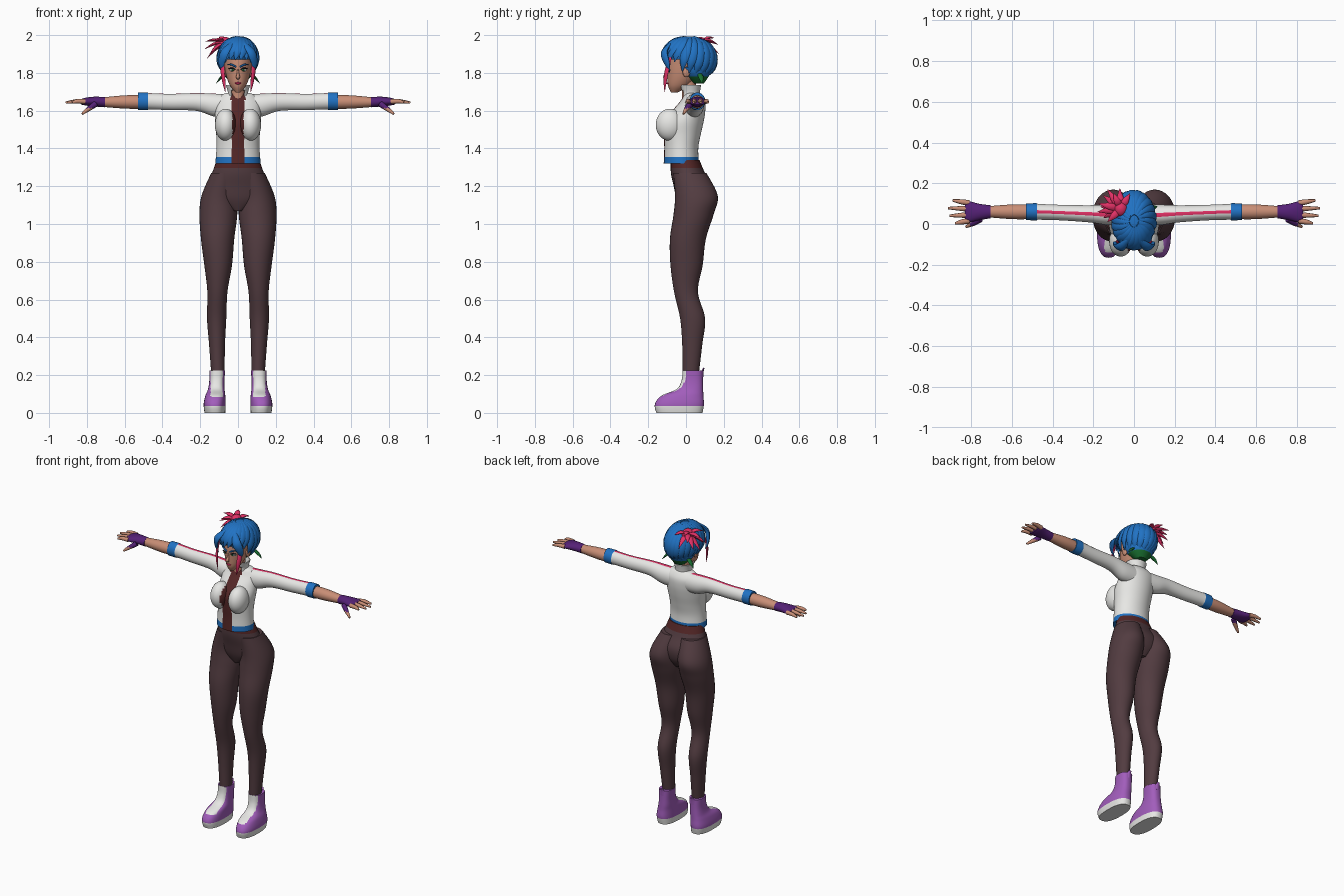
import bpy, bmesh, random
from math import cos, sin, pi, radians, copysign
from mathutils import Vector

random.seed(4)
if "Cube" in bpy.data.objects:
    bpy.data.objects.remove(bpy.data.objects["Cube"])

PALETTE = {
    "skin": (.58, .27, .18), "hair blue": (.015, .17, .55), "hot pink": (.75, .03, .13),
    "jacket white": (.8, .8, .78), "legging brown": (.085, .045, .052), "dark red": (.09, .02, .02),
    "boot lilac": (.36, .11, .5), "glove purple": (.09, .015, .18), "green": (.01, .16, .03),
    "near black": (.01, .01, .015)}
MATS = {}
for label, rgb in PALETTE.items():
    m = bpy.data.materials.new(label)
    m.use_nodes = True
    m.diffuse_color = (*rgb, 1)
    m.node_tree.nodes["Principled BSDF"].inputs["Base Color"].default_value = (*rgb, 1)
    MATS[label] = m


def build(name, rings, colour, side=1):
    """Skin closed rings of points; colour is a name or a rule (centre, normal) -> name or None."""
    bm = bmesh.new()
    loops = [[bm.verts.new((p[0] * side, p[1], p[2])) for p in r] for r in rings]
    n = len(loops[0])
    for a, b in zip(loops, loops[1:]):
        for i in range(n):
            j = (i + 1) % n
            bm.faces.new((a[i], a[j], b[j], b[i]))
    bm.faces.new(loops[0][::-1])
    bm.faces.new(loops[-1])
    bmesh.ops.recalc_face_normals(bm, faces=bm.faces)
    used, gone = [], []
    for f in bm.faces:
        key = colour(f.calc_center_median(), f.normal) if callable(colour) else colour
        if key is None:
            gone.append(f)
            continue
        if key not in used:
            used.append(key)
        f.material_index = used.index(key)
    bmesh.ops.delete(bm, geom=gone, context="FACES")
    me = bpy.data.meshes.new(name)
    bm.to_mesh(me)
    bm.free()
    for key in used:
        me.materials.append(MATS[key])
    me.shade_smooth()
    me.set_sharp_from_angle(angle=radians(50))
    ob = bpy.data.objects.new(name, me)
    bpy.context.collection.objects.link(ob)
    return ob


def spline(rows, steps):
    """Smooth interpolation through rows of numbers."""
    out = []
    for k in range(len(rows) - 1):
        p0, p1, p2, p3 = rows[max(k - 1, 0)], rows[k], rows[k + 1], rows[min(k + 2, len(rows) - 1)]
        for s in range(steps):
            t = s / steps
            out.append([b + .5 * t * (c - a + t * (2*a - 5*b + 4*c - d + t * (3*(b - c) + d - a)))
                        for a, b, c, d in zip(p0, p1, p2, p3)])
    return out + [list(rows[-1])]


def loft(name, rows, colour, side=1, axis="z", n=32, steps=6, power=1):
    """Rows are (height, centre a, centre b, radius a, radius b) along an axis."""
    rings = []
    for t, a, b, ra, rb in spline(rows, steps):
        ring = []
        for i in range(n):
            u = 2 * pi * i / n
            p = a + ra * copysign(abs(cos(u)) ** power, cos(u))
            q = b + rb * copysign(abs(sin(u)) ** power, sin(u))
            ring.append((p, q, t) if axis == "z" else (t, p, q))
        rings.append(ring)
    return build(name, rings, colour, side)


def ball(name, c, r, colour, side=1, n=20):
    rings = []
    for k in range(n // 2 + 1):
        v = pi * (.01 + .98 * k / (n // 2)) - pi / 2
        rings.append([(c[0] + r[0] * cos(v) * cos(2*pi*i/n), c[1] + r[1] * cos(v) * sin(2*pi*i/n),
                       c[2] + r[2] * sin(v)) for i in range(n)])
    return build(name, rings, colour, side)


def sweep(name, pts, radii, colour, side=1, flat=1, out=(0, 0, 1), n=8):
    """Tapered strand along a path; flat squashes it along the outward direction."""
    rows = spline([(*p, r) for p, r in zip(pts, radii)], 4)
    path = [Vector(r[:3]) for r in rows]
    rings = []
    for k, p in enumerate(path):
        tan = path[min(k + 1, len(path) - 1)] - path[max(k - 1, 0)]
        w = tan.cross(Vector(out)).normalized()
        h = w.cross(tan).normalized()
        rings.append([p + rows[k][3] * (w * cos(2*pi*i/n) + h * flat * sin(2*pi*i/n)) for i in range(n)])
    return build(name, rings, colour, side)


# Leggings: hips with a waistband
loft("hips", [(1.34, 0, -.005, .113, .076), (1.27, 0, .01, .137, .09), (1.2, 0, .035, .163, .1),
              (1.13, 0, .04, .15, .09), (1.07, 0, .035, .04, .06)],
     lambda c, n: "dark red" if c.z > 1.29 else "legging brown")

# Jacket body, open over a shirt
def jacket(c, n):
    if n.y < -.2 and abs(c.x) < .037:
        return "dark red"
    return "hair blue" if c.z < 1.355 else "jacket white"

loft("jacket_body", [(1.32, 0, -.025, .12, .093), (1.4, 0, -.025, .114, .09), (1.47, 0, -.02, .115, .097),
                     (1.54, 0, -.01, .122, .103), (1.6, 0, .015, .12, .087), (1.65, 0, .035, .115, .065),
                     (1.685, 0, .035, .085, .045), (1.695, 0, .033, .05, .03)], jacket, n=64)
collar = loft("collar", [(1.67, 0, .022, .053, .05), (1.7, 0, .022, .054, .052), (1.735, 0, .02, .064, .06)],
              lambda c, n: None if abs(n.z) > .9 or (c.y < -.01 and abs(c.x) < .035) else "jacket white")
collar.modifiers.new("thickness", "SOLIDIFY").thickness = .006

# Head and neck
loft("neck", [(1.64, 0, .022, .042, .042), (1.7, 0, .015, .034, .037), (1.78, 0, .015, .036, .04)], "skin")
loft("head", [(1.695, 0, -.062, .012, .016), (1.73, 0, -.04, .041, .055), (1.78, 0, -.018, .061, .081),
              (1.84, 0, 0, .072, .1), (1.9, 0, .01, .075, .1), (1.96, 0, .01, .04, .06)], "skin")
sweep("nose", [(0, -.098, 1.82), (0, -.105, 1.795), (0, -.11, 1.778), (0, -.1, 1.77)],
      (.004, .007, .011, .006), "skin", out=(0, -1, 0))
ball("lips", (0, -.095, 1.745), (.017, .008, .006), "hot pink")


def boot(c, n):
    if c.z < .035:
        return "jacket white"
    tongue = n.y < -.3 and abs(abs(c.x) - .113) < .032 and c.z > .085
    return "jacket white" if tongue else "boot lilac"


def sleeve(c, n):
    if abs(c.x) > .478:
        return "hair blue"
    return "hot pink" if n.z > .975 else "jacket white"


for tag, s in (("left", 1), ("right", -1)):
    # Legs and boots
    loft(tag + "_leg", [(1.27, .07, .02, .072, .088), (1.15, .1, .055, .093, .113), (1.05, .104, .04, .1, .106),
                        (.92, .108, .01, .088, .095), (.78, .105, .003, .073, .085), (.64, .109, 0, .053, .063),
                        (.5, .113, .035, .051, .066), (.36, .111, .033, .042, .053), (.2, .106, .025, .035, .042)],
         "legging brown", s)
    loft(tag + "_boot", [(0, .122, -.035, .055, .122), (.045, .124, -.035, .058, .13), (.09, .12, -.02, .053, .112),
                         (.125, .115, .02, .044, .071), (.17, .112, .033, .04, .057), (.225, .11, .036, .042, .054)],
         boot, s, n=40, power=.8)
    sweep(tag + "_heel_tab", [(.11, .085, .19), (.11, .088, .22), (.11, .094, .238)],
          (.016, .014, .01), "boot lilac", s, flat=.4, out=(0, 1, 0))

    # Bust of the jacket
    ball(tag + "_bust", (.065, -.085, 1.525), (.057, .075, .085),
         lambda c, n: "dark red" if abs(c.x) < .03 else "jacket white", s, n=40)

    # Arms
    loft(tag + "_sleeve", [(.05, .043, 1.625, .05, .062), (.13, .045, 1.63, .05, .06), (.22, .05, 1.646, .042, .047),
                           (.36, .056, 1.646, .038, .043), (.47, .06, 1.65, .039, .043),
                           (.48, .06, 1.65, .042, .046), (.53, .06, 1.65, .041, .046)], sleeve, s, axis="x")
    loft(tag + "_forearm", [(.5, .06, 1.646, .036, .036), (.6, .06, 1.646, .036, .035),
                            (.74, .06, 1.645, .025, .023)], "skin", s, axis="x")
    loft(tag + "_glove", [(.705, .06, 1.645, .032, .027), (.76, .059, 1.648, .04, .026),
                          (.81, .06, 1.648, .052, .02), (.83, .06, 1.647, .048, .014)],
         "glove purple", s, axis="x", n=20)
    for k, reach in enumerate((.878, .905, .912, .89)):
        y = .016 + .029 * k
        tip = .06 + (y - .06) * 1.3
        sweep(f"{tag}_finger_{k + 1}", [(.81, y, 1.648), (.85, (y + tip) / 2, 1.65), (reach, tip, 1.643)],
              (.014, .012, .006), "skin", s)
    sweep(tag + "_thumb", [(.755, .025, 1.635), (.79, .003, 1.61), (.825, -.014, 1.583)],
          (.017, .013, .006), lambda c, n: "glove purple" if c.z > 1.612 else "skin", s)

    # Face details
    ball(tag + "_eye", (.03, -.089, 1.815), (.016, .009, .007), "jacket white", s)
    ball(tag + "_iris", (.028, -.096, 1.815), (.006, .005, .006), "green", s, n=12)
    sweep(tag + "_lash", [(.013, -.101, 1.817), (.03, -.099, 1.825), (.049, -.087, 1.823)],
          (.002, .004, .002), "near black", s)
    sweep(tag + "_brow", [(.01, -.103, 1.832), (.032, -.099, 1.843), (.055, -.084, 1.845)],
          (.004, .005, .002), "hair blue", s)
    ball(tag + "_ear", (.072, .002, 1.805), (.011, .02, .028), "skin", s)

    # Coloured strands round the face and nape
    sweep(tag + "_pink_strand", [(.075, -.08, 1.89), (.082, -.1, 1.82), (.076, -.11, 1.76), (.068, -.113, 1.7)],
          (.008, .014, .012, .001), "hot pink", s, flat=.5, out=(.7, -.7, 0))
    sweep(tag + "_green_strand", [(.06, .07, 1.8), (.09, .08, 1.775), (.115, .085, 1.745)],
          (.012, .014, .001), "green", s, flat=.5)
    sweep(tag + "_fringe_lock", [(.03, -.08, 1.96), (.07, -.115, 1.91), (.088, -.1, 1.85), (.08, -.085, 1.8)],
          (.012, .026, .02, .001), "hair blue", s, flat=.5, out=(.6, -.8, 0))


# Hair: cap, then overlapping locks sweeping down from the crown
def hair(c, n):
    if c.y < .005 and c.z < 1.87:
        return None
    return "green" if c.z < 1.778 else "hair blue"

loft("hair_cap", [(1.745, 0, .065, .035, .03), (1.79, 0, .05, .076, .075), (1.84, 0, .03, .092, .108),
                  (1.9, 0, .013, .1, .13), (1.95, 0, .013, .085, .108), (1.98, 0, .013, .052, .066),
                  (1.991, 0, .013, .015, .02)], hair)
LOCKS = 22
for k in range(LOCKS):
    az = 2 * pi * k / LOCKS
    back = sin(az)
    low = -4 if back < -.5 else -32 - 24 * max(back, 0)
    low += random.uniform(-5, 5)
    pts = []
    for q in range(5):
        el = radians(78 + (low - 78) * q / 4)
        turn = az + .35 * (1 - q / 4)
        pts.append((.102 * cos(el) * cos(turn), .015 + .142 * cos(el) * sin(turn), 1.87 + .122 * sin(el)))
    sweep(f"hair_lock_{k + 1}", pts, (.01, .021, .027, .022, .002), "hair blue",
          flat=.42, out=(cos(az), sin(az), .5))

# Spiky pink tuft at the back of the crown
root = Vector((-.065, .075, 1.955))
ball("tuft_base", root, (.035, .04, .035), "hot pink")
TIPS = [(-.175, .1, 1.965), (-.178, .06, 1.925), (-.165, .085, 1.875), (-.13, .17, 1.95), (-.15, .14, 1.9),
        (-.13, .01, 1.97), (-.07, .175, 1.9), (-.02, .15, 1.965), (-.1, .15, 1.985), (-.15, .03, 1.9)]
for k, tip in enumerate(TIPS):
    mid = root.lerp(Vector(tip), .5) + Vector((0, 0, .015))
    sweep(f"tuft_spike_{k + 1}", [root, mid, tip], (.014, .017, .001), "hot pink", flat=.5)
